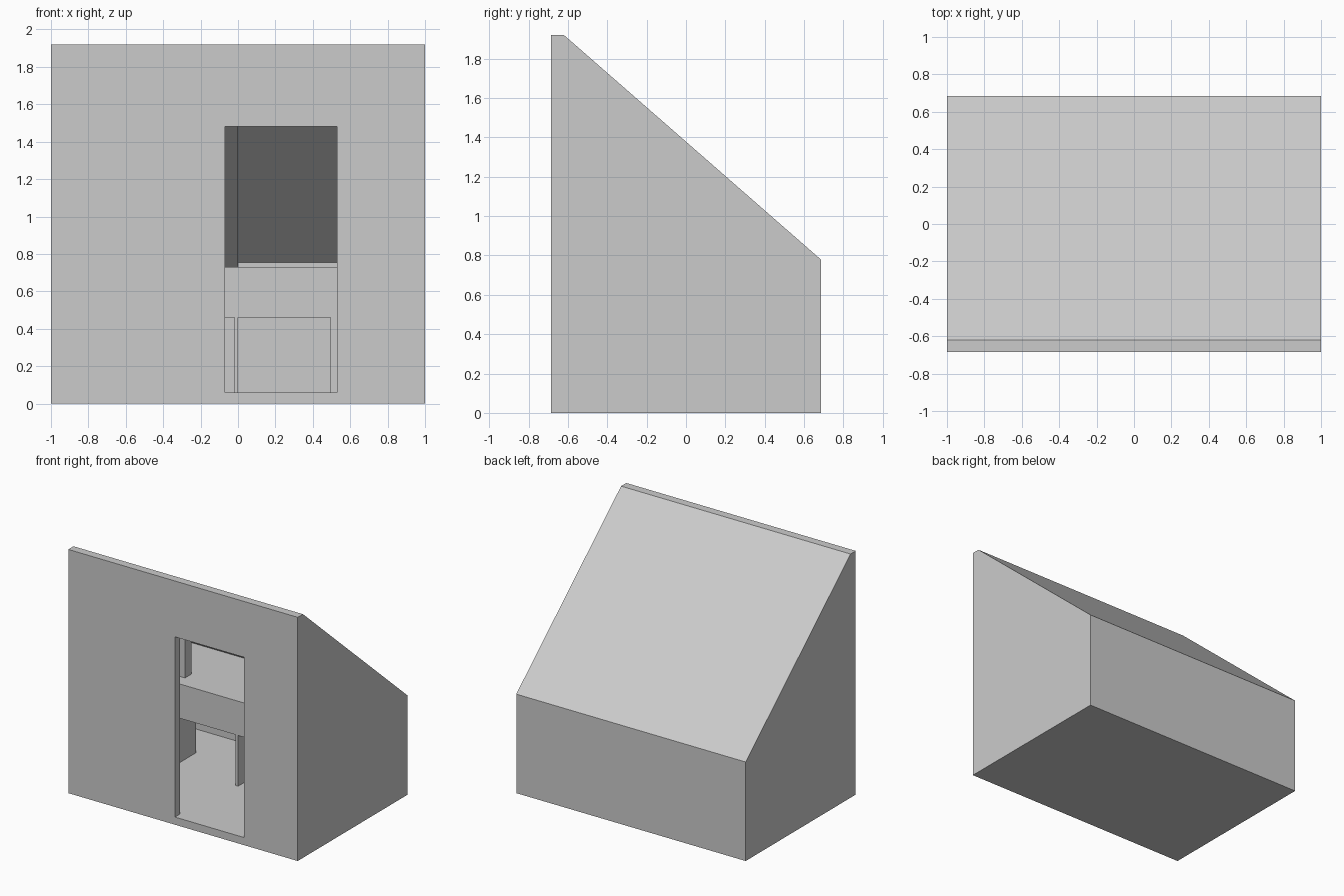
import bpy, bmesh

if "Cube" in bpy.data.objects:
    bpy.data.objects.remove(bpy.data.objects["Cube"])

SLOPE = (1.92 - 0.78) / (0.685 + 0.62)


def inner_roof(y, drop=0.0):
    """Height of the roof underside at depth y."""
    return 0.755 + (0.62 - y) * SLOPE - drop


def prism(name, profile, x0, x1):
    """Extrude a (y, z) profile along x."""
    bm = bmesh.new()
    face = bm.faces.new([bm.verts.new((x0, y, z)) for y, z in profile])
    out = bmesh.ops.extrude_face_region(bm, geom=[face])["geom"]
    verts = [g for g in out if isinstance(g, bmesh.types.BMVert)]
    bmesh.ops.translate(bm, verts=verts, vec=(x1 - x0, 0, 0))
    bmesh.ops.recalc_face_normals(bm, faces=bm.faces)
    mesh = bpy.data.meshes.new(name)
    bm.to_mesh(mesh)
    bm.free()
    obj = bpy.data.objects.new(name, mesh)
    bpy.context.collection.objects.link(obj)
    return obj


def box(name, x0, x1, y0, y1, z0, z1):
    return prism(name, [(y0, z0), (y1, z0), (y1, z1), (y0, z1)], x0, x1)


def cut(target, cutter):
    cutter.hide_render = True
    mod = target.modifiers.new("cut", "BOOLEAN")
    mod.operation = "DIFFERENCE"
    mod.solver = "EXACT"
    mod.object = cutter
    bpy.context.view_layer.objects.active = target
    bpy.ops.object.modifier_apply(modifier=mod.name)
    bpy.data.objects.remove(cutter, do_unlink=True)


# Outer shell: lean-to building with a single pitched roof
shell = prism("house_shell", [(-0.685, 0), (0.685, 0), (0.685, 0.78),
                              (-0.62, 1.92), (-0.685, 1.92)], -1, 1)

# Hollow interior and tall front opening
cut(shell, prism("cavity", [(-0.62, 0.06), (0.62, 0.06), (0.62, inner_roof(0.62)),
                            (-0.62, inner_roof(-0.62))], -0.935, 0.935))
cut(shell, box("doorway", -0.07, 0.53, -0.8, -0.55, 0.06, 1.48))

# Lining that lowers the left half of the ceiling
prism("ceiling_lining", [(-0.62, inner_roof(-0.62)), (0.62, inner_roof(0.62)),
                         (0.62, inner_roof(0.62, 0.025)),
                         (-0.62, inner_roof(-0.62, 0.025))], -0.935, 0)

# Loft platform across the back half
box("loft_floor", -0.935, 0.935, 0, 0.62, 0.46, 0.73)

# Supports below the loft
for name, x0, x1 in (("left_support", -0.62, -0.57),
                     ("middle_support", -0.02, 0.0),
                     ("right_support", 0.495, 0.56)):
    box(name, x0, x1, 0, 0.29, 0.06, 0.46)

# Upright standing on the loft, reaching the sloped ceiling
prism("loft_upright", [(0.105, 0.73), (0.185, 0.73), (0.185, inner_roof(0.185)),
                       (0.105, inner_roof(0.105))], -0.62, -0.535)
